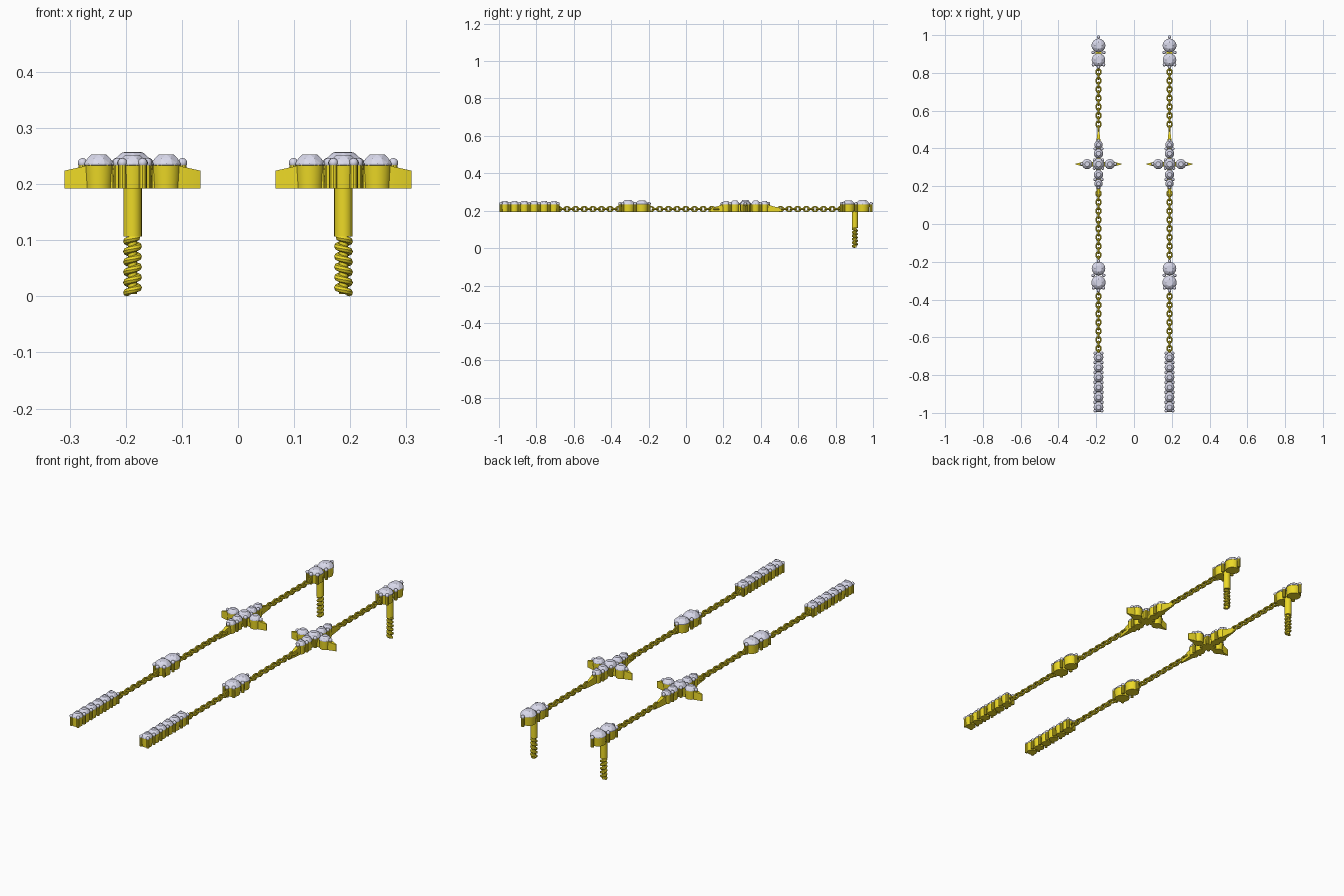
import bpy, bmesh, math
from mathutils import Vector, Matrix

if "Cube" in bpy.data.objects:
    bpy.data.objects.remove(bpy.data.objects["Cube"])

X0 = 0.188            # each earring sits at x = +-X0 (mirrored)
ZB, ZG = 0.192, 0.236  # setting underside, gem girdle height


def material(name, color):
    m = bpy.data.materials.new(name)
    m.diffuse_color = color
    m.use_nodes = True
    m.node_tree.nodes["Principled BSDF"].inputs["Base Color"].default_value = m.diffuse_color
    return m


GOLD = material("gold", (0.85, 0.70, 0.02, 1))
STONE = material("pale_stone", (0.70, 0.70, 0.84, 1))


def finish(name, bm, mat, smooth=True):
    bmesh.ops.recalc_face_normals(bm, faces=bm.faces)
    me = bpy.data.meshes.new(name)
    bm.to_mesh(me)
    bm.free()
    me.materials.append(mat)
    ob = bpy.data.objects.new(name, me)
    bpy.context.collection.objects.link(ob)
    if smooth:
        bpy.ops.object.select_all(action='DESELECT')
        ob.select_set(True)
        bpy.context.view_layer.objects.active = ob
        bpy.ops.object.shade_smooth_by_angle(angle=math.radians(35))
    ob.modifiers.new("pair", 'MIRROR').use_mirror_merge = False
    return ob


def ring(n, r, z, turn=0.0):
    return [Vector((r * math.cos(2 * math.pi * (i + turn) / n),
                    r * math.sin(2 * math.pi * (i + turn) / n), z)) for i in range(n)]


def gem(bm, x, y, r, h):
    # brilliant cut: girdle, crown facets, table, pavilion
    pts = ring(16, r, -0.002) + ring(16, r, 0.001) + ring(8, r * 0.8, h * 0.6, 0.5)
    pts += ring(8, r * 0.5, h) + [Vector((0, 0, -r * 0.6))]
    vs = [bm.verts.new(p + Vector((x, y, ZG))) for p in pts]
    bmesh.ops.convex_hull(bm, input=vs)


def cone(bm, x, y, z0, z1, r0, r1, n=20):
    bmesh.ops.create_cone(bm, cap_ends=True, segments=n, radius1=r0, radius2=r1, depth=z1 - z0,
                          matrix=Matrix.Translation((x, y, (z0 + z1) / 2)))


def setting(name, stones, prongs, bead=0.009):
    # stones (dx, y, radius, crown height) in gold cups; prongs (dx, y) with bead tips
    cups, gems, beads = bmesh.new(), bmesh.new(), bmesh.new()
    for dx, y, r, h in stones:
        cone(cups, X0 + dx, y, ZB, ZG - 0.001, r * 0.88, r * 0.97)
        gem(gems, X0 + dx, y, r, h)
    for dx, y in prongs:
        cone(cups, X0 + dx, y, ZB, ZG + 0.001, bead * 0.85, bead * 0.85, 10)
        bmesh.ops.create_uvsphere(beads, u_segments=12, v_segments=8, radius=bead,
                                  matrix=Matrix.Translation((X0 + dx, y, ZG + 0.002)))
    finish(name + "_cups", cups, GOLD)
    finish(name + "_gems", gems, STONE, False)
    finish(name + "_prong_beads", beads, STONE)


def both(y, dx):
    return [(-dx, y), (dx, y)]


# stud cluster and middle cluster: two round stones each
setting("stud_cluster", [(0, 0.945, 0.037, 0.02), (0, 0.868, 0.036, 0.018)],
        [(0, 0.990), (0, 0.831)] + both(0.908, 0.028) + both(0.843, 0.027))
setting("middle_cluster", [(0, -0.236, 0.036, 0.018), (0, -0.310, 0.038, 0.02)],
        [(0, -0.197), (0, -0.353)] + both(-0.272, 0.028) + both(-0.338, 0.026))

# cross: centre stone and four arms
CY = 0.317
stones = [(0, CY, 0.031, 0.021)]
prongs = [(s * 0.022, CY + t * 0.022) for s in (-1, 1) for t in (-1, 1)]
for s in (-1, 1):
    stones += [(s * 0.06, CY, 0.027, 0.017),
               (0, CY + s * 0.056, 0.025, 0.018), (0, CY + s * 0.103, 0.022, 0.016)]
    prongs += [(s * 0.089, CY)] + both(CY + s * 0.081, 0.018) + [(0, CY + s * 0.124)]
setting("cross", stones, prongs, 0.0085)

# cross blades: pointed gold tips running under the arms
blades = bmesh.new()
for k in range(4):
    length, shoulder, tip = (0.121, 0.086, 0.224) if k % 2 == 0 else (0.196, 0.12, 0.211)
    rot = Matrix.Translation((X0, CY, 0)) @ Matrix.Rotation(k * math.pi / 2, 4, 'Z')
    pts = []
    for d, w, z in ((0, 0.012, 0.232), (shoulder, 0.011, 0.232), (length, 0.002, tip)):
        pts += [(d, -w, ZB), (d, w, ZB), (d, w, z), (d, -w, z)]
    vs = [blades.verts.new(rot @ Vector(p)) for p in pts]
    for a in (0, 4):
        for i in range(4):
            j = (i + 1) % 4
            blades.faces.new([vs[a + i], vs[a + j], vs[a + 4 + j], vs[a + 4 + i]])
    blades.faces.new(vs[0:4])
    blades.faces.new(vs[8:12])
finish("cross_blades", blades, GOLD)

# end bar: six stones in a row with paired prongs
ys = [-0.706 - 0.0528 * i for i in range(6)]
prongs = both(-0.684, 0.018) + both(-0.989, 0.018)
for y in ys[:-1]:
    prongs += both(y - 0.0264, 0.019)
setting("end_bar", [(0, y, 0.026, 0.016) for y in ys], prongs, 0.0085)


def link(bm, y, upright):
    # one oval chain link
    n, m, wire = 16, 8, 0.0045
    grid = []
    for i in range(n):
        a = 2 * math.pi * i / n
        out = Vector((0.0125 * math.cos(a), 0.0155 * math.sin(a), 0))
        nrm = Vector((math.cos(a), math.sin(a), 0))
        row = []
        for j in range(m):
            b = 2 * math.pi * j / m
            p = out + nrm * wire * math.cos(b) + Vector((0, 0, wire * math.sin(b)))
            if upright:
                p = Vector((p.z, p.y, p.x))
            row.append(bm.verts.new(p + Vector((X0, y, 0.209))))
        grid.append(row)
    for i in range(n):
        for j in range(m):
            k, l = (i + 1) % n, (j + 1) % m
            bm.faces.new([grid[i][j], grid[k][j], grid[k][l], grid[i][l]])


# three chains between the settings
for name, y0, y1 in (("upper_chain", 0.828, 0.505), ("middle_chain", 0.185, -0.187),
                     ("lower_chain", -0.36, -0.682)):
    bm = bmesh.new()
    count = 2 * round((y0 - y1) / 0.047)
    for i in range(count + 1):
        link(bm, y0 + (y1 - y0) * i / count, i % 2 == 0)
    finish(name, bm, GOLD)

# ear post: smooth shank and slim core
bm = bmesh.new()
cone(bm, X0, 0.903, 0.107, ZB + 0.01, 0.0165, 0.0165, 24)
cone(bm, X0, 0.903, 0.004, 0.11, 0.008, 0.008, 16)
finish("ear_post", bm, GOLD)

# screw thread: helical tube round the core
bm = bmesh.new()
turns, steps, m, tube, rad = 5.4, 110, 8, 0.0066, 0.0102
rows = []
for i in range(steps + 1):
    t = i / steps
    a = -2 * math.pi * turns * t
    c = Vector((X0, 0.903, 0.0066 + 0.099 * t))
    o = Vector((math.cos(a), math.sin(a), 0))
    rows.append([bm.verts.new(c + o * (rad + tube * math.cos(b)) + Vector((0, 0, tube * math.sin(b))))
                 for b in (2 * math.pi * j / m for j in range(m))])
for r0, r1 in zip(rows, rows[1:]):
    for j in range(m):
        k = (j + 1) % m
        bm.faces.new([r0[j], r0[k], r1[k], r1[j]])
bm.faces.new(rows[0])
bm.faces.new(rows[-1])
finish("post_thread", bm, GOLD)
